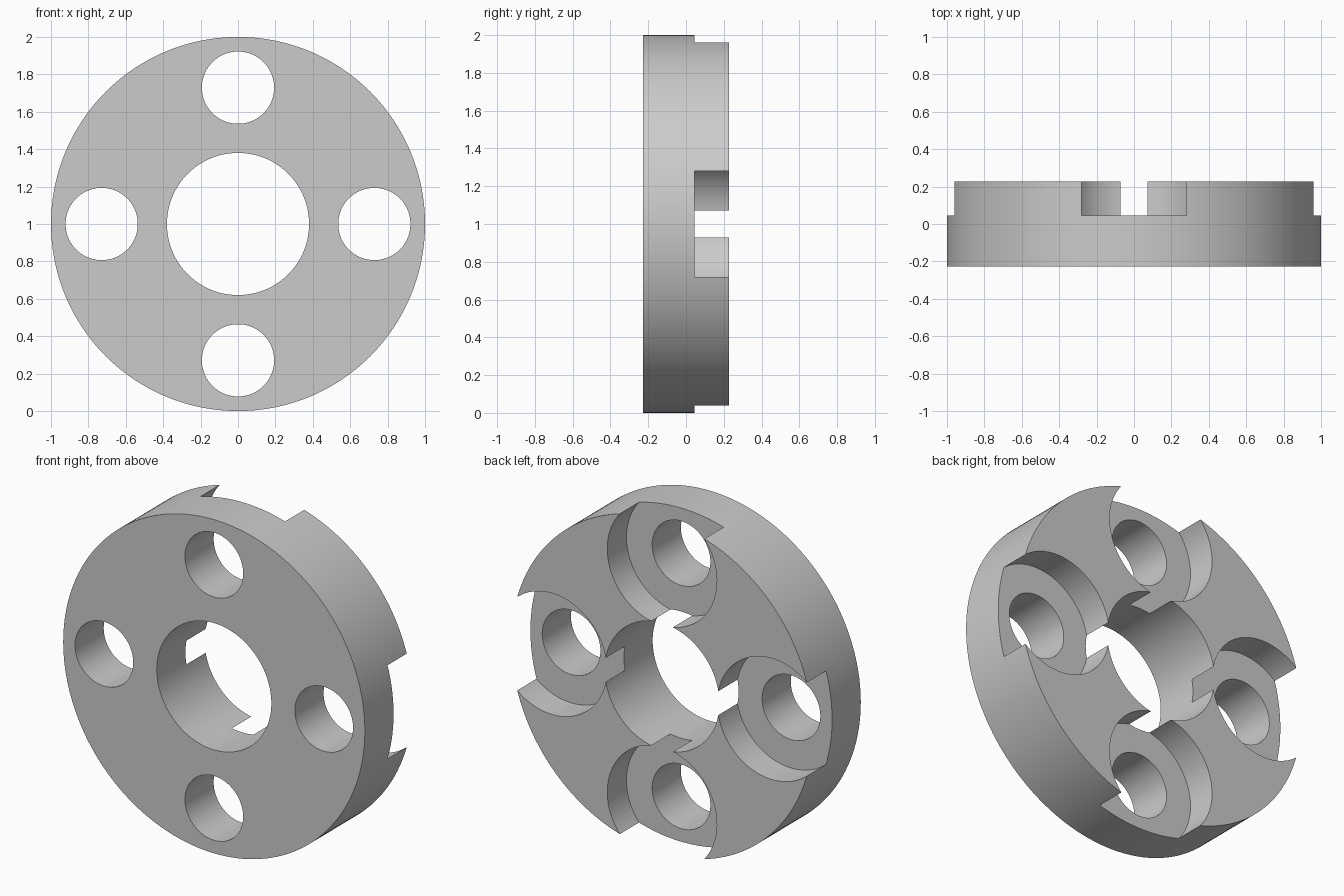
import bpy, math

if "Cube" in bpy.data.objects:
    bpy.data.objects.remove(bpy.data.objects["Cube"])

HALF = 0.227      # half thickness of the disc
STEP = 0.045      # floor of the counterbores
PITCH = 0.729     # distance of the bolt holes from the centre

grey = bpy.data.materials.new("plain grey")
grey.diffuse_color = (0.6, 0.6, 0.6, 1)
grey.use_nodes = True
grey.node_tree.nodes["Principled BSDF"].inputs["Base Color"].default_value = grey.diffuse_color


def cylinder(name, radius, x, z, y0, y1, sides=128):
    """Cylinder along y between y0 and y1."""
    bpy.ops.mesh.primitive_cylinder_add(
        vertices=sides, radius=radius, depth=y1 - y0,
        location=(x, (y0 + y1) / 2, z), rotation=(math.pi / 2, 0, 0))
    ob = bpy.context.object
    ob.name = name
    ob.data.materials.append(grey)
    bpy.ops.object.transform_apply(location=True, rotation=True, scale=True)
    return ob


# Main disc
disc = cylinder("flange_disc", 1.0, 0, 1, -HALF, HALF, 192)

# Centre bore, then four bolt holes with wide counterbores on the back
cutters = [cylinder("bore_cutter", 0.38, 0, 1, -1, 1)]
for i in range(4):
    a = i * math.pi / 2
    x, z = PITCH * math.cos(a), 1 + PITCH * math.sin(a)
    cutters.append(cylinder("counterbore_cutter", 0.363, x, z, STEP, 1))
    cutters.append(cylinder("bolt_hole_cutter", 0.193, x, z, -1, 1, 96))

for c in cutters:
    bpy.context.view_layer.objects.active = disc
    m = disc.modifiers.new("cut", 'BOOLEAN')
    m.operation, m.solver, m.object = 'DIFFERENCE', 'EXACT', c
    bpy.ops.object.modifier_apply(modifier=m.name)
    bpy.data.objects.remove(c)

# Smooth curved walls, crisp edges
bpy.ops.object.select_all(action='DESELECT')
disc.select_set(True)
bpy.context.view_layer.objects.active = disc
bpy.ops.object.shade_smooth_by_angle(angle=math.radians(30))
